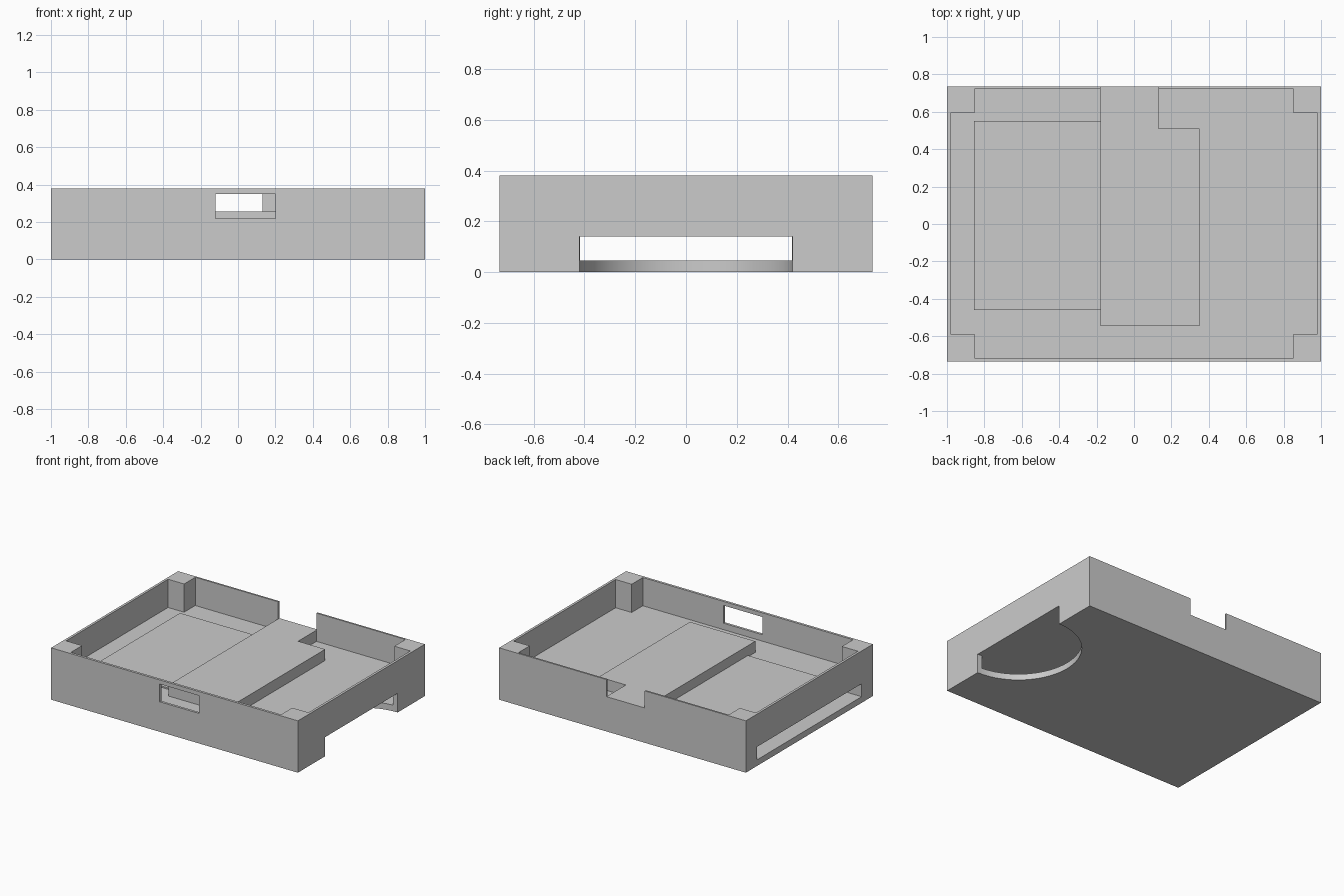
import bpy, bmesh, math

if "Cube" in bpy.data.objects:
    bpy.data.objects.remove(bpy.data.objects["Cube"])

grey = bpy.data.materials.new("light_grey")
grey.diffuse_color = (0.6, 0.6, 0.6, 1)
grey.use_nodes = True
grey.node_tree.nodes["Principled BSDF"].inputs["Base Color"].default_value = grey.diffuse_color


def prism(name, outline, z0, z1):
    """Extrude a flat outline from z0 to z1."""
    bm = bmesh.new()
    face = bm.faces.new([bm.verts.new((x, y, z0)) for x, y in outline])
    ext = bmesh.ops.extrude_face_region(bm, geom=[face])
    bmesh.ops.translate(bm, vec=(0, 0, z1 - z0),
                        verts=[v for v in ext["geom"] if isinstance(v, bmesh.types.BMVert)])
    bmesh.ops.recalc_face_normals(bm, faces=bm.faces)
    mesh = bpy.data.meshes.new(name)
    bm.to_mesh(mesh)
    bm.free()
    mesh.materials.append(grey)
    obj = bpy.data.objects.new(name, mesh)
    bpy.context.collection.objects.link(obj)
    return obj


def rect(x0, x1, y0, y1):
    return [(x0, y0), (x1, y0), (x1, y1), (x0, y1)]


def boolean(target, tool, operation):
    """Apply a boolean and remove the helper."""
    tool.hide_render = True
    mod = target.modifiers.new(tool.name, 'BOOLEAN')
    mod.object, mod.operation, mod.solver = tool, operation, 'EXACT'
    bpy.context.view_layer.objects.active = target
    bpy.ops.object.modifier_apply(modifier=mod.name)
    bpy.data.objects.remove(tool)


FLOOR, DECK, SLOT_TOP, SLOT_BOTTOM, TOP = 0.173, 0.255, 0.14, 0.045, 0.38

tray = prism("tray", rect(-1, 1, -0.735, 0.735), 0, TOP)

# Open compartment with a square post left in each corner
X, PX, YF, YB, PF, PB = 0.982, 0.852, -0.717, 0.722, -0.588, 0.593
cavity = [(-PX, YF), (PX, YF), (PX, PF), (X, PF), (X, PB), (PX, PB),
          (PX, YB), (-PX, YB), (-PX, PB), (-X, PB), (-X, PF), (-PX, PF)]
boolean(tray, prism("cavity_cutter", cavity, FLOOR, 0.5), 'DIFFERENCE')

# Raised deck and thin pad on the floor
deck = [(-0.18, -0.545), (0.35, -0.545), (0.35, 0.51), (0.13, 0.51),
        (0.13, 0.728), (-0.18, 0.728)]
boolean(tray, prism("pad", rect(-0.855, -0.15, -0.46, 0.55), 0.16, 0.183), 'UNION')
boolean(tray, prism("deck", deck, 0.16, DECK), 'UNION')

# Back wall notch and front window
boolean(tray, prism("notch_cutter", rect(-0.18, 0.13, 0.7, 0.9), DECK, 0.5), 'DIFFERENCE')
boolean(tray, prism("window_cutter", rect(-0.12, 0.2, -0.9, -0.7), 0.22, 0.35), 'DIFFERENCE')

# Sliding slot under the floor, open on the left
boolean(tray, prism("slot_cutter", rect(-1.2, 0.965, -0.605, 0.605), SLOT_BOTTOM, SLOT_TOP),
        'DIFFERENCE')

# Round finger cutout on the right
circle = [(1 + 0.42 * math.cos(a), 0.42 * math.sin(a))
          for a in (i * math.tau / 96 for i in range(96))]
boolean(tray, prism("finger_cutter", circle, -0.1, SLOT_TOP), 'DIFFERENCE')

tray.select_set(True)
bpy.context.view_layer.objects.active = tray
bpy.ops.object.shade_smooth_by_angle(angle=math.radians(30))
